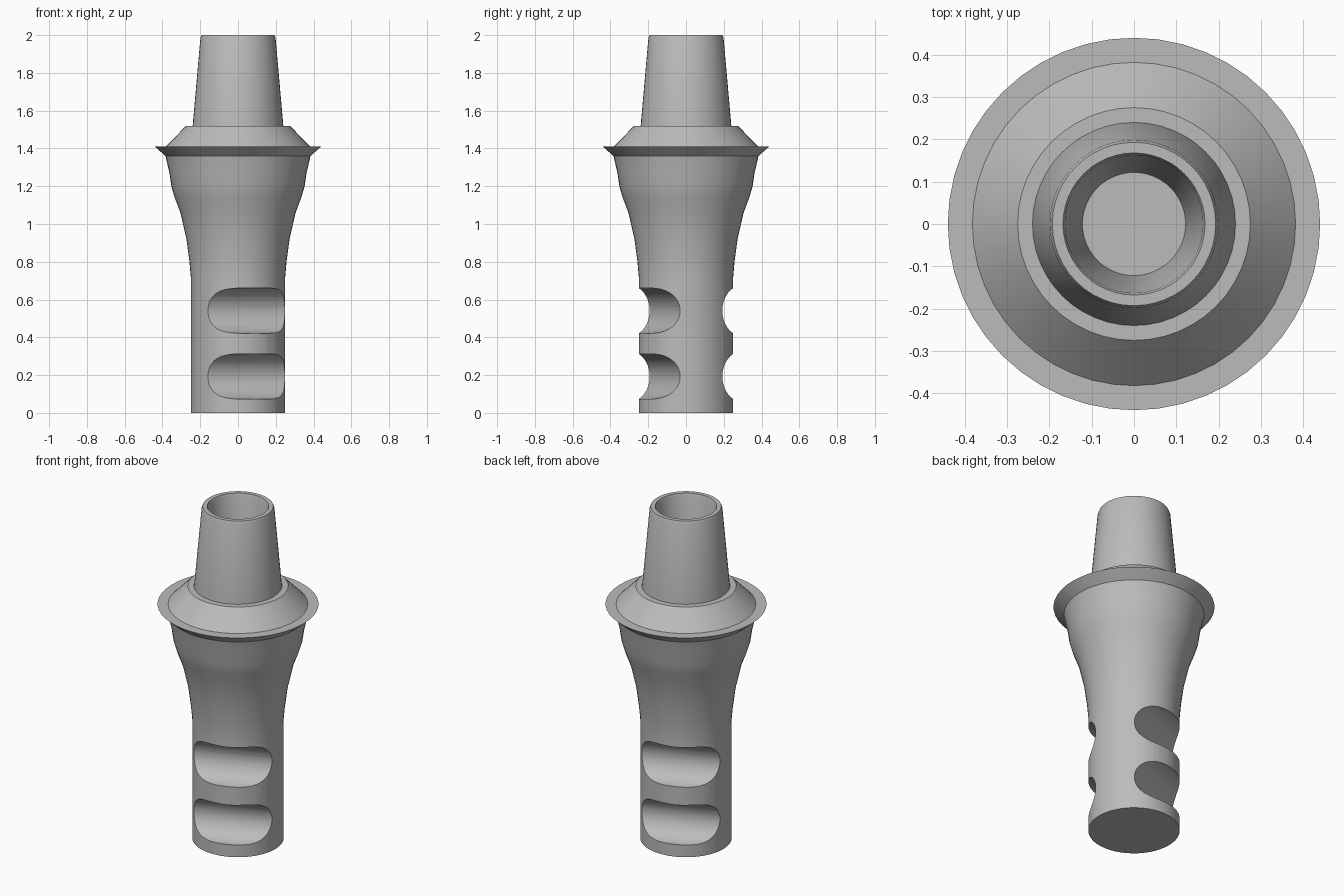
import bpy, bmesh, math
from mathutils import Matrix, Vector

cube = bpy.data.objects.get("Cube")
if cube:
    bpy.data.objects.remove(cube)

SIDES = 48

metal = bpy.data.materials.new("satin grey")
metal.use_nodes = True
grey = (0.5, 0.5, 0.5, 1)
metal.diffuse_color = grey
metal.node_tree.nodes["Principled BSDF"].inputs["Base Color"].default_value = grey


def finish(name, bm):
    bmesh.ops.recalc_face_normals(bm, faces=bm.faces)
    mesh = bpy.data.meshes.new(name)
    bm.to_mesh(mesh)
    bm.free()
    mesh.materials.append(metal)
    obj = bpy.data.objects.new(name, mesh)
    bpy.context.collection.objects.link(obj)
    return obj


def lathe(name, profile):
    """Spin (radius, height) points round z; both ends are capped."""
    bm = bmesh.new()
    rings = [[bm.verts.new((r * math.cos(a), r * math.sin(a), z))
              for a in (math.tau * i / SIDES for i in range(SIDES))]
             for r, z in profile]
    for low, high in zip(rings, rings[1:]):
        for i in range(SIDES):
            j = (i + 1) % SIDES
            bm.faces.new((low[i], low[j], high[j], high[i]))
    bm.faces.new(rings[0])
    bm.faces.new(rings[-1])
    return finish(name, bm)


# Shank, flare, flange, cone, tapered post and blind bore in one closed profile
flare = [(0.25, 0.72), (0.257, 0.8), (0.273, 0.92), (0.305, 1.06),
         (0.335, 1.14), (0.353, 1.2), (0.363, 1.27), (0.384, 1.36)]
flange = [(0.44, 1.41), (0.382, 1.41), (0.275, 1.52), (0.24, 1.52)]
post = [(0.199, 1.985), (0.193, 2.0), (0.168, 2.0)]
bore = [(0.163, 1.985), (0.122, 1.52)]
body = lathe("implant_body", [(0.25, 0)] + flare + flange + post + bore)

# Horizontal round cutters for the paired retention grooves
bm = bmesh.new()
for angle in (math.radians(-68.4), math.radians(111.6)):
    outward = Vector((math.cos(angle), math.sin(angle), 0))
    for height in (0.193, 0.541):
        place = (Matrix.Translation(outward * 0.24 + Vector((0, 0, height)))
                 @ Matrix.Rotation(angle, 4, 'Z')
                 @ Matrix.Rotation(math.pi / 2, 4, 'X'))
        bmesh.ops.create_cone(bm, cap_ends=True, segments=40, radius1=0.12,
                              radius2=0.12, depth=0.8, matrix=place)
cutter = finish("groove_cutter", bm)
cutter.hide_render = True

cut = body.modifiers.new("grooves", 'BOOLEAN')
cut.operation = 'DIFFERENCE'
cut.solver = 'EXACT'
cut.object = cutter

# Bake the cut, then smooth the round faces and keep the edges crisp
bpy.ops.object.select_all(action='DESELECT')
body.select_set(True)
bpy.context.view_layer.objects.active = body
bpy.ops.object.modifier_apply(modifier=cut.name)
bpy.data.objects.remove(cutter)
bpy.ops.object.shade_smooth_by_angle(angle=math.radians(30))
